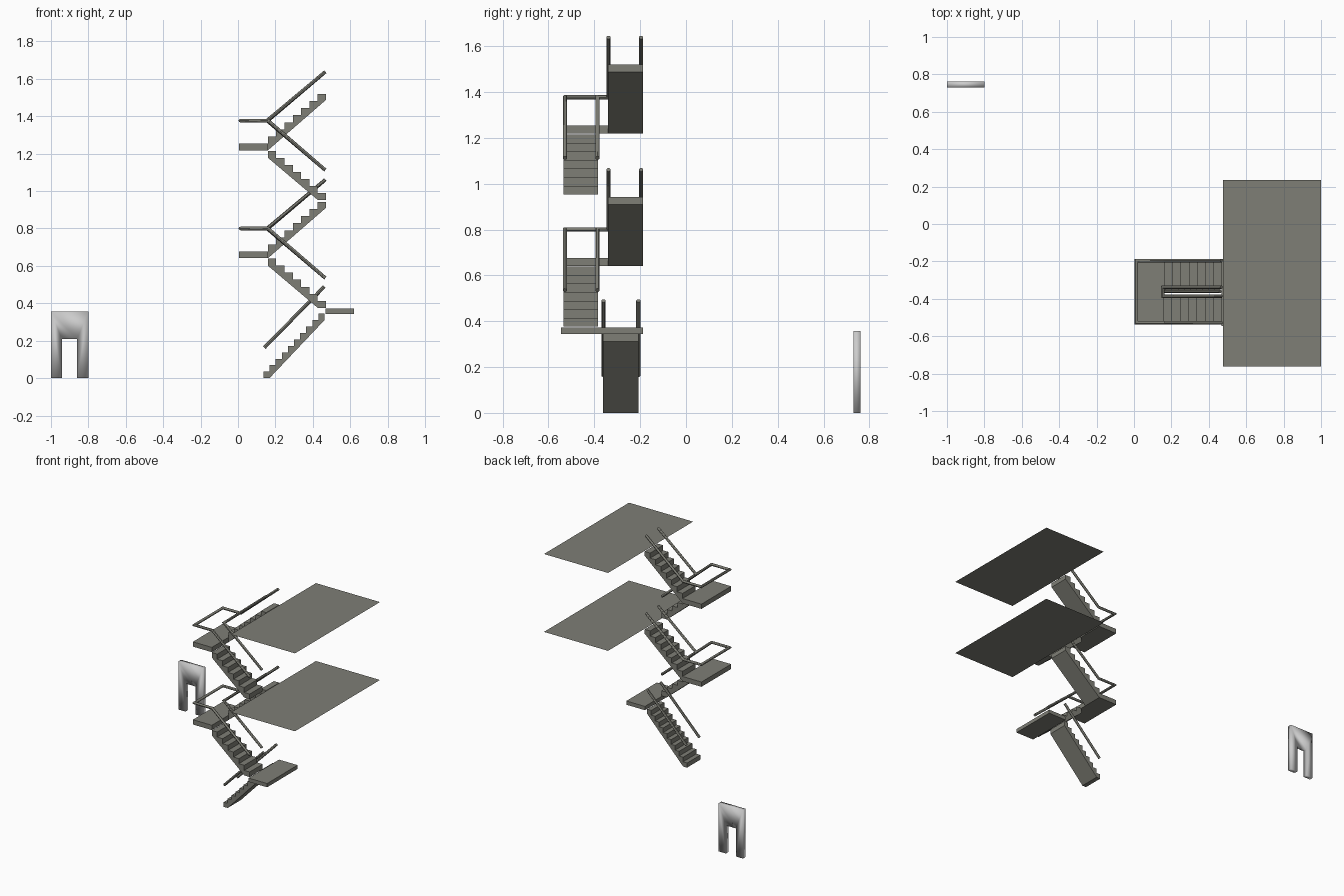
import bpy, bmesh
from mathutils import Vector

if "Cube" in bpy.data.objects:
    bpy.data.objects.remove(bpy.data.objects["Cube"])


def material(name, color):
    m = bpy.data.materials.new(name)
    m.diffuse_color = (*color, 1)
    m.use_nodes = True
    m.node_tree.nodes["Principled BSDF"].inputs["Base Color"].default_value = m.diffuse_color
    return m


CONCRETE = material("warm_grey_concrete", (0.21, 0.21, 0.18))
PALE = material("pale_grey", (0.60, 0.60, 0.60))


def finish(name, bm, mat):
    bmesh.ops.recalc_face_normals(bm, faces=bm.faces)
    me = bpy.data.meshes.new(name)
    bm.to_mesh(me)
    bm.free()
    me.materials.append(mat)
    ob = bpy.data.objects.new(name, me)
    bpy.context.collection.objects.link(ob)
    return ob


def extrude_y(name, profile, y0, y1, mat):
    """Extrude an (x, z) outline from y0 to y1."""
    bm = bmesh.new()
    face = bm.faces.new([bm.verts.new((x, y0, z)) for x, z in profile])
    new = bmesh.ops.extrude_face_region(bm, geom=[face])["geom"]
    bmesh.ops.translate(bm, vec=(0, y1 - y0, 0),
                        verts=[v for v in new if isinstance(v, bmesh.types.BMVert)])
    return finish(name, bm, mat)


def slab(name, x0, x1, y0, y1, z0, z1):
    return extrude_y(name, [(x0, z0), (x1, z0), (x1, z1), (x0, z1)], y0, y1, CONCRETE)


def flight(name, x0, x1, z0, rise, n, y0, y1, under):
    """Sawtooth flight climbing from x0 to x1; under = lower outline points."""
    tread = (x1 - x0) / n
    pts = []
    for i in range(n):
        pts += [(x0 + i * tread, z0 + (i + 1) * rise),
                (x0 + (i + 1) * tread, z0 + (i + 1) * rise)]
    return extrude_y(name, pts + under, y0, y1, CONCRETE)


def rail(name, path, r=0.0095, sides=12):
    """Round tube with mitred corners along a path."""
    path = [Vector(p) for p in path]
    d = (path[1] - path[0]).normalized()
    u = d.cross(Vector((0, 1, 0))).normalized()
    w = d.cross(u)
    bm = bmesh.new()
    from_angle = [Vector((1, 0)) for _ in range(sides)]
    bmesh.ops.create_circle(bm, segments=sides, radius=r)
    ring = list(bm.verts)
    for v in ring:
        v.co = path[0] + u * v.co.x + w * v.co.y
    bm.faces.new(ring)
    for e in [e for e in bm.edges if len(e.link_faces) == 0]:
        bm.edges.remove(e)
    for i in range(1, len(path)):
        d = (path[i] - path[i - 1]).normalized()
        n = d if i == len(path) - 1 else d + (path[i + 1] - path[i]).normalized()
        nxt = [bm.verts.new(v.co + d * ((path[i] - v.co).dot(n) / d.dot(n))) for v in ring]
        for k in range(sides):
            j = (k + 1) % sides
            bm.faces.new((ring[k], ring[j], nxt[j], nxt[k]))
        ring = nxt
    bm.faces.new(ring)
    ob = finish(name, bm, CONCRETE)
    bpy.context.view_layer.objects.active = ob
    ob.select_set(True)
    bpy.ops.object.shade_smooth_by_angle()
    ob.select_set(False)


# entry flight, its two rails and the first landing
flight("entry_flight", 0.136, 0.463, 0, 0.0345, 10, -0.362, -0.207,
       [(0.463, 0.3105), (0.1687, 0), (0.136, 0)])
for side, y in (("outer", -0.208), ("inner", -0.360)):
    rail("entry_rail_" + side, [(0.141, y, 0.163), (0.461, y, 0.489)])
slab("entry_landing", 0.468, 0.62, -0.545, -0.188, 0.344, 0.372)

# two identical storeys: flight up, landing, flight back, rails, floor
for s in range(2):
    h = 0.577 * s
    tag = f"_storey_{s + 1}"
    t = 0.31 / 7
    flight("lower_flight" + tag, 0.47, 0.16, 0.376 + h, 0.0375, 7, -0.535, -0.383,
           [(0.16, 0.601 + h), (0.47 - t, 0.376 + h), (0.47, 0.376 + h)])
    slab("half_landing" + tag, 0.005, 0.16, -0.535, -0.188, 0.641 + h, 0.6765 + h)
    flight("upper_flight" + tag, 0.16, 0.47, 0.6765 + h, 0.038, 7, -0.340, -0.188,
           [(0.47, 0.910 + h), (0.16, 0.641 + h)])
    lo, mid, hi = 0.535 + h, 0.800 + h, 1.061 + h
    rail("outer_rail" + tag, [
        (0.467, -0.528, lo), (0.16, -0.528, mid), (0.013, -0.528, mid),
        (0.013, -0.196, mid), (0.16, -0.196, mid), (0.467, -0.196, hi)])
    rail("inner_rail" + tag, [
        (0.467, -0.386, lo), (0.155, -0.386, mid),
        (0.155, -0.338, mid), (0.467, -0.338, hi)])
    # paper-thin floor sheet
    bm = bmesh.new()
    z = 0.943 + h
    bm.faces.new([bm.verts.new(p) for p in (
        (0.475, -0.761, z), (1, -0.761, z), (1, 0.234, z), (0.475, 0.234, z))])
    bm.normal_update()
    finish("floor_sheet" + tag, bm, CONCRETE)

# free-standing doorway, smooth shaded all over
door = extrude_y("doorway", [(-1, 0), (-0.942, 0), (-0.942, 0.208), (-0.86, 0.208),
                             (-0.86, 0), (-0.8, 0), (-0.8, 0.357), (-1, 0.357)],
                 0.73, 0.761, PALE)
door.data.shade_smooth()
